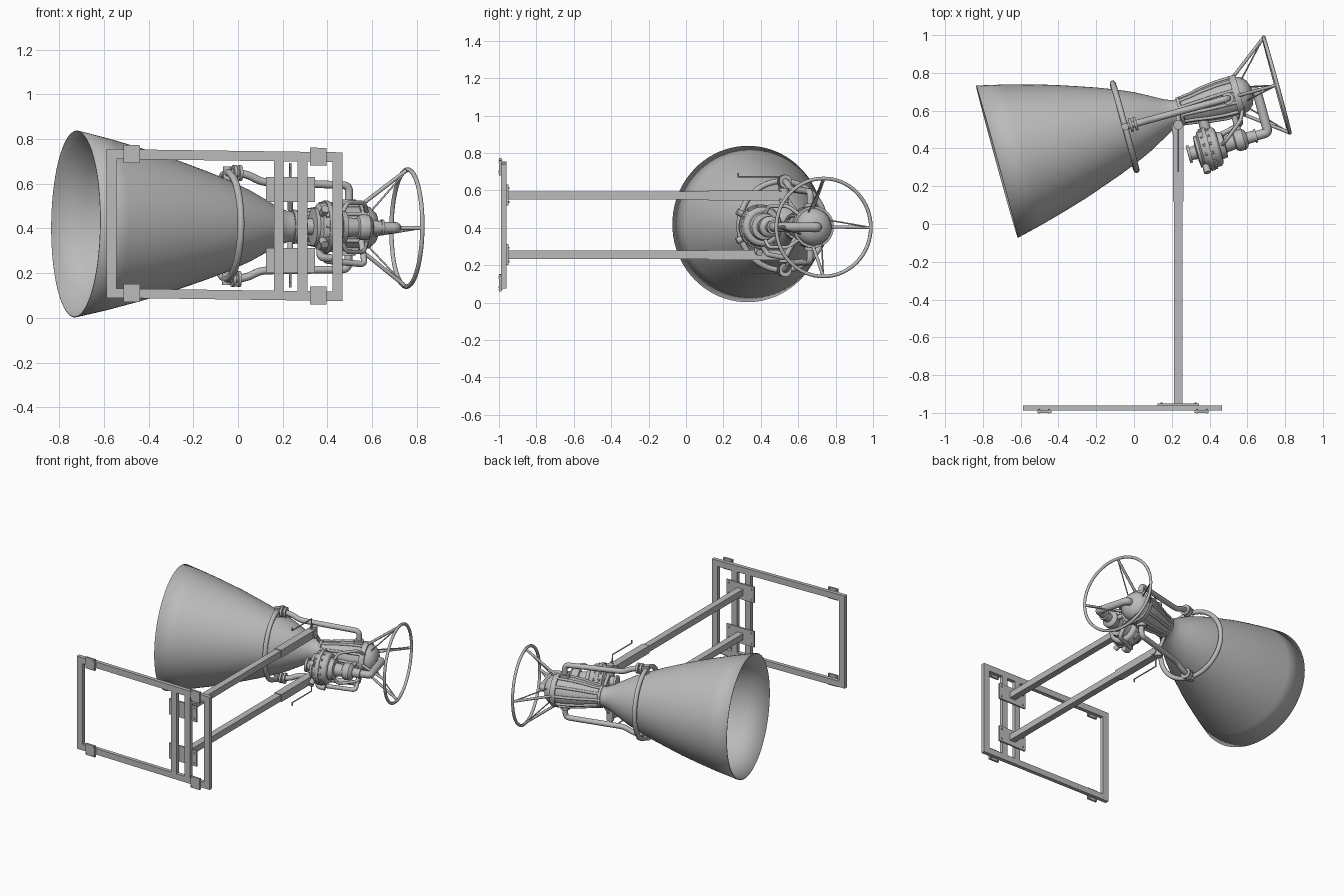
import bpy, bmesh, math
from mathutils import Matrix, Vector

if "Cube" in bpy.data.objects:
    bpy.data.objects.remove(bpy.data.objects["Cube"])

metal = bpy.data.materials.new("plain_grey_metal")
metal.use_nodes = True
GREY = (0.5, 0.5, 0.5, 1)
metal.diffuse_color = GREY
metal.node_tree.nodes["Principled BSDF"].inputs["Base Color"].default_value = GREY

# Engine frame: x runs from the nozzle mouth along the thrust axis
axis = Vector((0.964, 0.264, -0.012)).normalized()
side = Vector((-axis.y, axis.x, 0)).normalized()
up = axis.cross(side)
ENGINE = Matrix((axis, side, up)).transposed().to_4x4()
ENGINE.translation = (-0.725, 0.33, 0.42)
WORLD = Matrix()
PUMP = -0.23


def finish(obj, frame, angle=35):
    obj.matrix_world = frame
    obj.data.materials.append(metal)
    for o in bpy.context.selected_objects:
        o.select_set(False)
    obj.select_set(True)
    bpy.context.view_layer.objects.active = obj
    if obj.type == "CURVE":
        bpy.ops.object.convert(target="MESH")
        obj = bpy.context.object
    bpy.ops.object.shade_smooth_by_angle(angle=math.radians(angle))
    return obj


def from_bmesh(name, bm, frame=WORLD):
    bmesh.ops.recalc_face_normals(bm, faces=bm.faces)
    mesh = bpy.data.meshes.new(name)
    bm.to_mesh(mesh)
    bm.free()
    obj = bpy.data.objects.new(name, mesh)
    bpy.context.collection.objects.link(obj)
    return finish(obj, frame)


def lathe(name, profile, offset=0.0, steps=48):
    """Spin (distance, radius) points about the engine axis."""
    bm = bmesh.new()
    verts = [bm.verts.new((t, 0, r)) for t, r in profile]
    edges = [bm.edges.new(pair) for pair in zip(verts, verts[1:])]
    bmesh.ops.spin(bm, geom=verts + edges, cent=(0, 0, 0), axis=(1, 0, 0),
                   angle=math.tau, steps=steps)
    bmesh.ops.remove_doubles(bm, verts=bm.verts, dist=0.0001)
    bmesh.ops.translate(bm, verts=bm.verts, vec=(0, offset, 0))
    return from_bmesh(name, bm, ENGINE)


def tube(name, points, radius, frame=ENGINE, bend=0.0, closed=False, sides=3):
    """Round pipe through points, with rounded corners of size bend."""
    pts = [Vector(p) for p in points]
    path = pts
    if bend:
        path = [pts[0]]
        for a, b, c in zip(pts, pts[1:], pts[2:]):
            p, q = b + (a - b).normalized() * bend, b + (c - b).normalized() * bend
            for i in range(7):
                s = i / 6
                path.append(p * (1 - s) ** 2 + b * 2 * s * (1 - s) + q * s * s)
        path.append(pts[-1])
    curve = bpy.data.curves.new(name, "CURVE")
    curve.dimensions = "3D"
    curve.bevel_depth = radius
    curve.bevel_resolution = sides
    curve.use_fill_caps = not closed
    spline = curve.splines.new("POLY")
    spline.points.add(len(path) - 1)
    for point, co in zip(spline.points, path):
        point.co = (*co, 1)
    spline.use_cyclic_u = closed
    obj = bpy.data.objects.new(name, curve)
    bpy.context.collection.objects.link(obj)
    return finish(obj, frame, 50)


def hoop(name, t, radius, thick, offset=0.0):
    ring = [(t, offset + radius * math.cos(i * math.tau / 64),
             radius * math.sin(i * math.tau / 64)) for i in range(64)]
    return tube(name, ring, thick, closed=True)


def box(name, low, high, slope=0.0, frame=WORLD):
    """Box between two corners; slope drops z along x."""
    bm = bmesh.new()
    bmesh.ops.create_cube(bm, size=1)
    low, high = Vector(low), Vector(high)
    for v in bm.verts:
        v.co = [low[i] + (high[i] - low[i]) * (v.co[i] + 0.5) for i in range(3)]
        v.co.z -= slope * v.co.x
    return from_bmesh(name, bm, frame)


# Nozzle bell and throat, a thin open shell
bell = lathe("nozzle_bell", [(0, .418), (.14, .385), (.277, .348), (.4, .312), (.515, .273),
             (.61, .24), (.704, .204), (.797, .163), (.886, .115), (.94, .084),
             (.985, .068), (1.02, .07)], steps=80)
shell = bell.modifiers.new("shell", "SOLIDIFY")
shell.thickness = 0.005

# Combustion chamber with dome, collar and lengthwise ribs
lathe("combustion_chamber", [(.99, 0), (.99, .066), (1.06, .073), (1.14, .088), (1.22, .098),
      (1.33, .1), (1.36, .092), (1.385, .068), (1.4, .03), (1.4, 0)])
lathe("chamber_collar", [(1.3, .09), (1.3, .112), (1.335, .112), (1.335, .09)])
lathe("throat_collar", [(1.0, .06), (1.0, .077), (1.015, .077), (1.015, .06)])
for i in range(10):
    a = i * math.tau / 10
    path = [(t, r * math.cos(a), r * math.sin(a))
            for t, r in ((1.0, .066), (1.07, .076), (1.15, .092), (1.23, .101), (1.32, .104))]
    tube(f"chamber_rib_{i}", path, .009)

# Feed manifold around the bell, with mirrored feed pipes
hoop("manifold_ring", .7, .238, .016)
for s, label in ((1, "upper"), (-1, "lower")):
    tube(label + "_feed_pipe", [(.7, 0, s * .24), (.79, 0, s * .232), (.86, 0, s * .198),
         (1.265, 0, s * .188), (1.265, 0, s * .08)], .018, bend=.03)
    for t in (.725, .75):
        tube(f"{label}_feed_flange_{t}", [(t, 0, s * .237), (t + .014, 0, s * .237)], .036, sides=6)
    tube(label + "_feed_boss", [(1.265, 0, s * .09), (1.265, 0, s * .125)], .032, sides=6)
    tube(label + "_ring_inlet", [(.7, 0, s * .2), (.7, 0, s * .265)], .02)

# Rear mounting hoop on four paired struts
hoop("rear_hoop", 1.535, .262, .01)
for i in range(4):
    a = i * math.pi / 2
    foot = (1.32, .1 * math.cos(a), .1 * math.sin(a))
    tip = (1.535, .262 * math.cos(a), .262 * math.sin(a))
    tube(f"hoop_strut_{i}", [foot, tip], .009)
    b = a + .45
    tube(f"hoop_brace_{i}", [(1.36, .085 * math.cos(b), .085 * math.sin(b)), tip], .004)

# Pump body beside the chamber
lathe("pump_body", [(.985, 0), (.985, .047), (1.0, .047), (1.0, .034), (1.03, .038),
      (1.035, .085), (1.05, .085), (1.06, .105), (1.085, .112), (1.085, .118), (1.105, .118),
      (1.105, .11), (1.15, .1), (1.155, .075), (1.185, .07), (1.19, .045), (1.24, .04),
      (1.245, .05), (1.26, .057), (1.29, .057), (1.305, .046), (1.31, .032), (1.35, .03),
      (1.35, 0)], PUMP)
hoop("pump_volute", 1.135, .085, .022, PUMP)
for i in range(14):
    a = i * math.tau / 14
    y, z = PUMP + .108 * math.cos(a), .108 * math.sin(a)
    tube(f"pump_bolt_{i}", [(1.07, y, z), (1.12, y, z)], .007, sides=1)

# Pipes joining pump and chamber
tube("crossover_pipe", [(1.33, PUMP, 0), (1.425, PUMP, 0), (1.425, 0, 0), (1.37, 0, 0)],
     .025, bend=.022, sides=6)
tube("crossover_flange", [(1.35, PUMP, 0), (1.362, PUMP, 0)], .036, sides=6)
tube("oxidiser_link", [(1.275, PUMP, 0), (1.275, -.08, 0)], .016)
tube("fuel_link", [(1.11, PUMP, 0), (1.11, -.07, 0)], .028)
tube("drain_pipe", [(1.1, PUMP, -.09), (1.1, PUMP + .04, -.15), (1.3, PUMP + .08, -.165),
     (1.3, -.09, -.06)], .014, bend=.025)
tube("exhaust_stub", [(1.07, PUMP, -.09), (1.07, PUMP - .01, -.135), (1.12, PUMP - .01, -.14)],
     .018, bend=.015)
for s in (-1, 1):
    tube(f"pump_port_{s}", [(1.06, PUMP - .08, s * .06), (1.06, PUMP - .12, s * .08)], .018)
    tube(f"gas_line_{s}", [(1.17, PUMP, s * .06), (1.2, PUMP + .02, s * .11),
         (1.3, PUMP + .1, s * .11), (1.33, -.07, s * .06)], .01, bend=.02)

# Telescopic support arms with vertical pins and cranks
for label, z, s in (("upper", .573, 1), ("lower", .255, -1)):
    box(label + "_arm", (.211, -.955, z - .022), (.257, .15, z + .022))
    box(label + "_arm_sleeve", (.207, .12, z - .027), (.261, .5, z + .027))
    tube(label + "_pivot_pin", [(.234, .525, z - .04), (.234, .525, z + .04)], .025, WORLD, sides=6)
    tip = z + s * .1
    tube(label + "_crank", [(.234, .5, z), (.234, .5, tip), (.234, .28, tip),
         (.234, .28, tip + s * .02)], .005, WORLD)
    box(label + "_yoke", (.2, .48, z - .02), (.262, .53, z + .02))
    tube(label + "_hanger", [(.234, .525, z), (.234, .59, z - s * .09)], .012, WORLD)
    # Base plate and its bolts
    box(label + "_arm_plate", (.125, -.962, z - .055), (.345, -.95, z + .058))
    for x in (.145, .325):
        for dz in (-.035, .038):
            tube(f"{label}_plate_bolt_{x}_{dz}", [(x, -.968, z + dz), (x, -.944, z + dz)],
                 .006, WORLD, sides=1)

# Rectangular wall frame with two inner posts
SLOPE = .014
for i, (x0, x1) in enumerate(((-.588, -.543), (.16, .203), (.266, .31), (.422, .467))):
    box(f"frame_post_{i}", (x0, -.988, .083), (x1, -.961, .746), SLOPE)
box("frame_top_rail", (-.588, -.988, .703), (.467, -.961, .747), SLOPE)
box("frame_bottom_rail", (-.588, -.988, .082), (.467, -.961, .124), SLOPE)

# Corner feet with screws
for x in (-.475, .358):
    for z in (.726, .105):
        box(f"foot_pad_{x}_{z}", (x - .037, -1, z - .04), (x + .037, -.986, z + .04), SLOPE)
        for dx in (-.027, .027):
            for dz in (-.03, .03):
                c = z + dz - SLOPE * x
                tube(f"foot_screw_{x}_{z}_{dx}_{dz}", [(x + dx, -1.002, c), (x + dx, -.98, c)],
                     .004, WORLD, sides=1)
